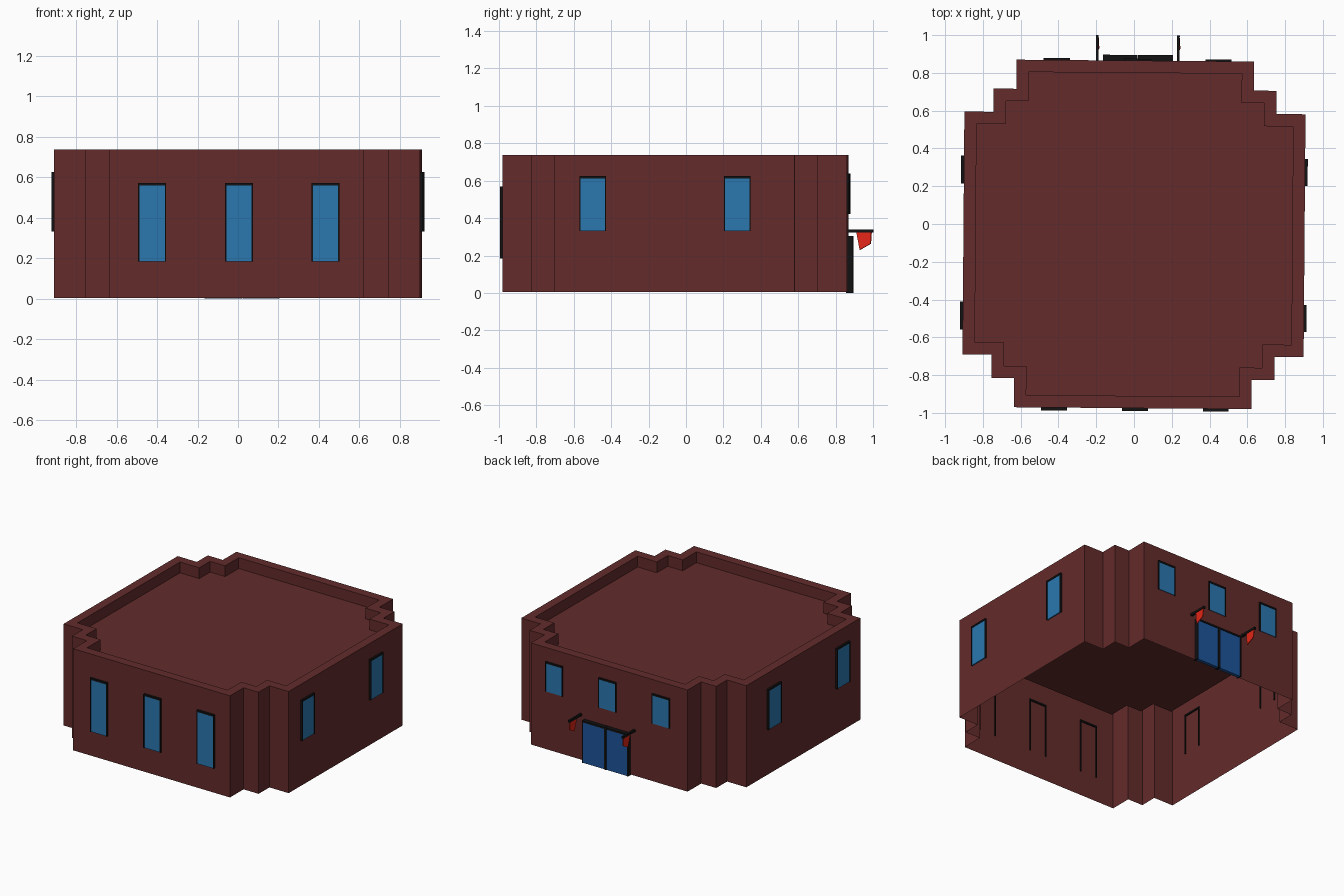
import bpy, bmesh
from math import radians
from mathutils import Matrix, Vector

if "Cube" in bpy.data.objects:
    bpy.data.objects.remove(bpy.data.objects["Cube"])

# whole building sits slightly turned and off centre
BASE = Matrix.Translation((0, -0.055, 0)) @ Matrix.Rotation(radians(-0.45), 4, 'Z')


def material(name, rgb):
    m = bpy.data.materials.new(name)
    m.diffuse_color = (*rgb, 1)
    m.use_nodes = True
    m.node_tree.nodes["Principled BSDF"].inputs["Base Color"].default_value = m.diffuse_color
    return m


BRICK = material("brick", (0.125, 0.024, 0.024))
BLACK = material("black_trim", (0.006, 0.006, 0.006))
GLASS = material("glass", (0.024, 0.184, 0.434))
DOOR = material("door_blue", (0.012, 0.09, 0.32))
RED = material("flag_red", (0.75, 0.018, 0.008))


def finish(bm, name, mat, matrix=BASE):
    bmesh.ops.transform(bm, matrix=matrix, verts=bm.verts)
    me = bpy.data.meshes.new(name)
    bm.to_mesh(me)
    bm.free()
    me.materials.append(mat)
    ob = bpy.data.objects.new(name, me)
    bpy.context.collection.objects.link(ob)
    return ob


def add_box(bm, lo, hi):
    lo, hi = Vector(lo), Vector(hi)
    m = Matrix.Translation((lo + hi) / 2) @ Matrix.Diagonal((*(hi - lo), 1))
    bmesh.ops.create_cube(bm, size=1, matrix=m)


# building shell: stepped-corner outline, open below, parapet around a sunken roof
quarter = [(0.903, 0.643), (0.749, 0.643), (0.749, 0.766), (0.629, 0.766), (0.629, 0.92)]
mirror_x = [(-x, y) for x, y in reversed(quarter)]
half = quarter + mirror_x
outline = half + [(-x, -y) for x, y in half]
bm = bmesh.new()
Z0, Z1, PARAPET = 0.004, 0.737, 0.078
low = [bm.verts.new((x, y, Z0)) for x, y in outline]
high = [bm.verts.new((x, y, Z1)) for x, y in outline]
n = len(outline)
for i in range(n):
    j = (i + 1) % n
    bm.faces.new((low[i], low[j], high[j], high[i]))
roof = bm.faces.new(high)
bm.normal_update()
bmesh.ops.inset_region(bm, faces=[roof], thickness=0.065, use_even_offset=True, use_boundary=True)
res = bmesh.ops.extrude_face_region(bm, geom=[roof])
moved = [g for g in res['geom'] if isinstance(g, bmesh.types.BMVert)]
bmesh.ops.translate(bm, vec=(0, 0, -PARAPET), verts=moved)
if roof.is_valid:
    bmesh.ops.delete(bm, geom=[roof], context='FACES_ONLY')
bmesh.ops.recalc_face_normals(bm, faces=bm.faces)
# the open shell's roof must face up
if max(bm.faces, key=lambda f: f.calc_area()).normal.z < 0:
    bmesh.ops.reverse_faces(bm, faces=bm.faces)
finish(bm, "building_shell", BRICK)


# framed panel on a wall: black trim on the top and sides, coloured pane inside
def panel(name, angle, dist, u, z0, z1, w, out, mat, side=0.006, top=0.012):
    m = BASE @ Matrix.Rotation(radians(angle), 4, 'Z')
    a, b = u - w / 2, u + w / 2
    yo, yi = -(dist + out), -(dist - 0.008)
    bm = bmesh.new()
    add_box(bm, (a, yo, z0), (a + side, yi, z1))
    add_box(bm, (b - side, yo, z0), (b, yi, z1))
    add_box(bm, (a + side, yo, z1 - top), (b - side, yi, z1))
    finish(bm, name + "_frame", BLACK, m)
    bm = bmesh.new()
    add_box(bm, (a + side, yo + 0.004, z0), (b - side, -dist - 0.002, z1 - top))
    finish(bm, name + "_pane", mat, m)


# front and back windows, three each
for i, x in enumerate((-0.417, 0.012, 0.44)):
    panel(f"front_window_{i}", 0, 0.92, x, 0.183, 0.57, 0.137, 0.015, GLASS)
    panel(f"back_window_{i}", 180, 0.92, -x, 0.422, 0.638, 0.14, 0.01, GLASS)

# side windows, two each
for i, y in enumerate((-0.437, 0.336)):
    panel(f"right_window_{i}", 90, 0.903, y, 0.332, 0.625, 0.143, 0.014, GLASS)
    panel(f"left_window_{i}", 270, 0.903, -y, 0.332, 0.625, 0.147, 0.015, GLASS)

# double door on the back wall
for i, x in enumerate((-0.08, 0.106)):
    panel(f"door_{i}", 180, 0.92, -x, 0, 0.304, 0.184, 0.03, DOOR, side=0.008)

# flag poles beside the door, each with a small hanging flag
for i, x in enumerate((-0.202, 0.227)):
    bm = bmesh.new()
    add_box(bm, (x - 0.007, 0.91, 0.322), (x + 0.007, 1.055, 0.338))
    finish(bm, f"flag_pole_{i}", BLACK)
    bm = bmesh.new()
    pts = [(0, 0.967, 0.326), (0, 1.047, 0.326), (0.004, 1.043, 0.263), (0.008, 0.985, 0.23)]
    lay = [[bm.verts.new((x + px + t, y, z)) for px, y, z in pts] for t in (-0.003, 0.003)]
    bm.faces.new(lay[0])
    bm.faces.new(lay[1])
    for k in range(4):
        j = (k + 1) % 4
        bm.faces.new((lay[0][k], lay[0][j], lay[1][j], lay[1][k]))
    bmesh.ops.recalc_face_normals(bm, faces=bm.faces)
    finish(bm, f"flag_{i}", RED)
